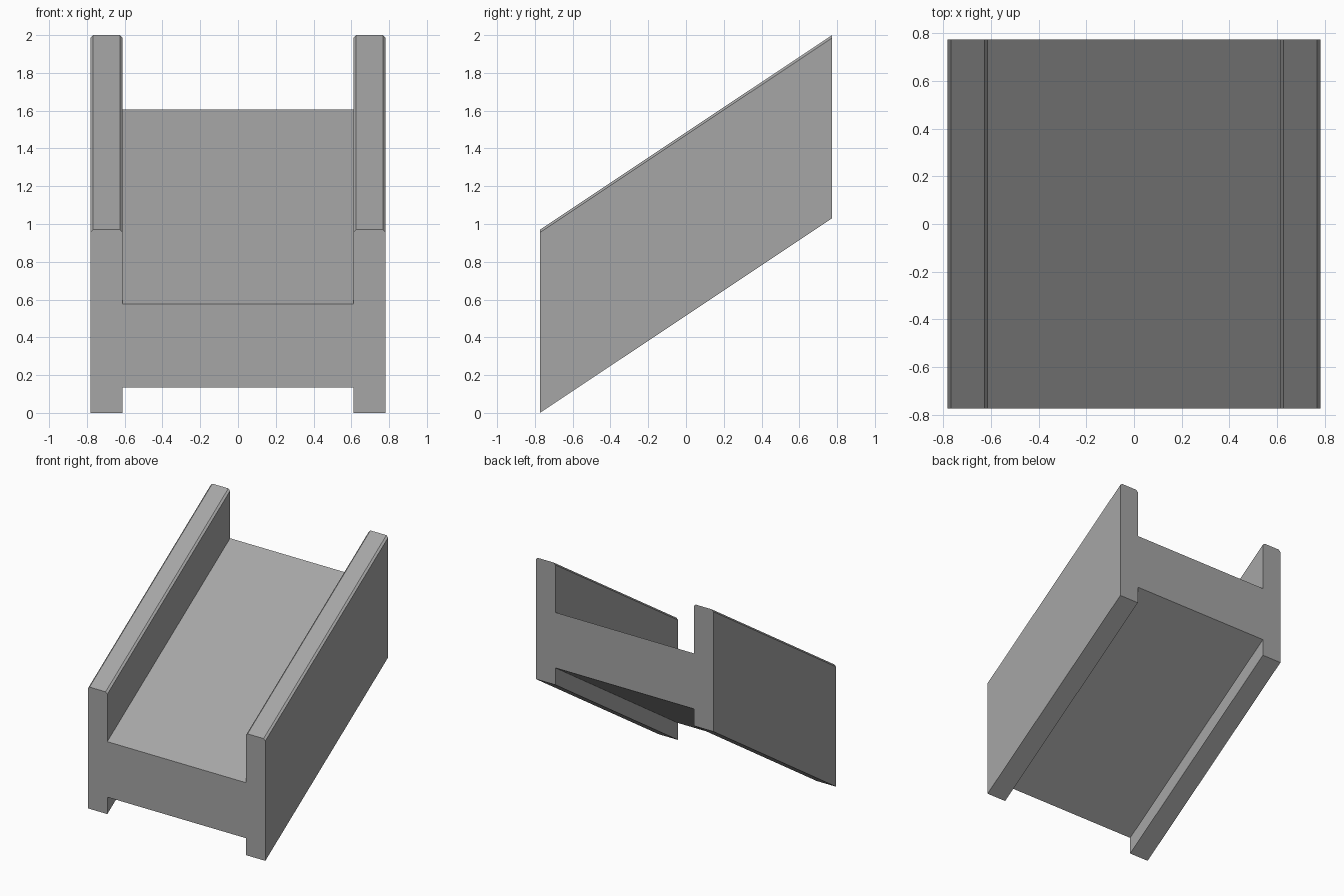
import bpy
import bmesh
from mathutils import Vector

cube = bpy.data.objects.get("Cube")
if cube:
    bpy.data.objects.remove(cube, do_unlink=True)

# Single plain grey
grey = bpy.data.materials.new("plain_grey")
grey.use_nodes = True
colour = (0.38, 0.38, 0.38, 1.0)
grey.diffuse_color = colour
grey.node_tree.nodes["Principled BSDF"].inputs["Base Color"].default_value = colour

DEPTH = 1.546      # front to back
RISE = 1.03        # climb from front to back
OUTER, INNER = 0.782, 0.611
RAIL_TOP = 0.97
BED_TOP, BED_BOTTOM = 0.577, 0.135
CHAMFER = 0.015

# Left half of the H-shaped cross-section, from bed underside round to bed top
half = [
    (INNER, BED_BOTTOM),
    (INNER, 0),
    (OUTER, 0),
    (OUTER, RAIL_TOP - CHAMFER),
    (OUTER - CHAMFER, RAIL_TOP),
    (INNER + CHAMFER, RAIL_TOP),
    (INNER, RAIL_TOP - CHAMFER),
    (INNER, BED_TOP),
]
profile = half + [(-x, z) for x, z in reversed(half)]

# Sloping channel: the section swept backwards and upwards
bm = bmesh.new()
front = bm.faces.new([bm.verts.new((x, -DEPTH / 2, z)) for x, z in profile])
swept = bmesh.ops.extrude_face_region(bm, geom=[front], use_keep_orig=True)
back_verts = [g for g in swept["geom"] if isinstance(g, bmesh.types.BMVert)]
bmesh.ops.translate(bm, verts=back_verts, vec=Vector((0, DEPTH, RISE)))
bmesh.ops.recalc_face_normals(bm, faces=bm.faces)

mesh = bpy.data.meshes.new("sloping_channel")
bm.to_mesh(mesh)
bm.free()
mesh.materials.append(grey)
channel = bpy.data.objects.new("sloping_channel", mesh)
bpy.context.collection.objects.link(channel)
